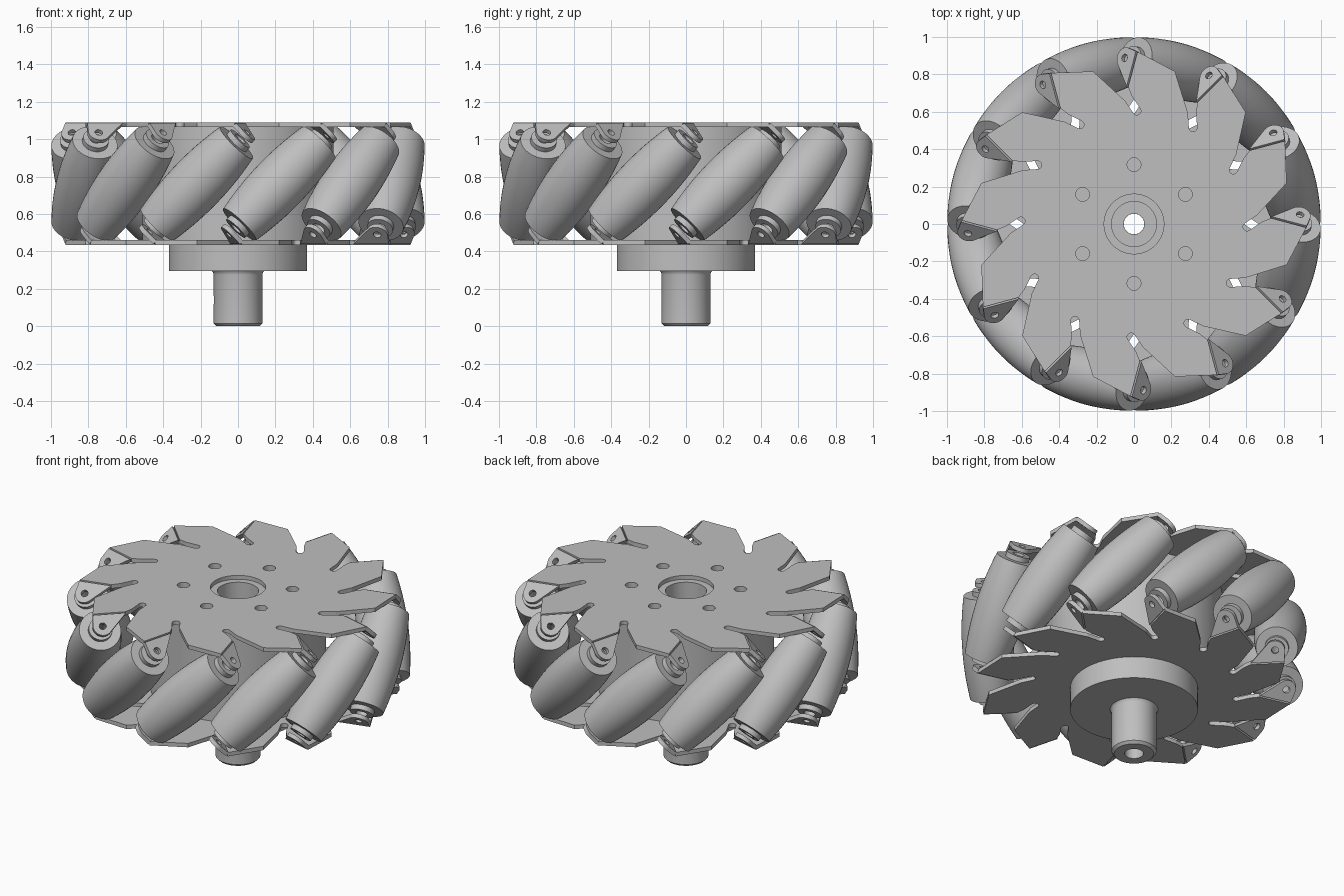
import bpy, bmesh, math
from math import sin, cos, pi, radians
from mathutils import Matrix, Vector

cube = bpy.data.objects.get("Cube")
if cube:
    bpy.data.objects.remove(cube, do_unlink=True)

MID, COUNT, T = 0.7625, 12, 0.025      # mid height, rollers, sheet thickness
PLATE_Z = 0.315                        # sheet centre above/below mid height
AXIS_R, ROLLER_L, HOLE_V = 0.85, 0.31, 0.27
FOLD_V = 0.22

grey = bpy.data.materials.new("metal grey")
grey.use_nodes = True
grey.diffuse_color = (0.52, 0.52, 0.52, 1)
grey.node_tree.nodes["Principled BSDF"].inputs["Base Color"].default_value = grey.diffuse_color


def place(name, mesh, matrix=Matrix()):
    ob = bpy.data.objects.new(name, mesh)
    bpy.context.collection.objects.link(ob)
    ob.matrix_world = matrix
    return ob


def finish(mesh, smooth):
    bm = bmesh.new()
    bm.from_mesh(mesh)
    bmesh.ops.remove_doubles(bm, verts=bm.verts, dist=1e-5)
    bmesh.ops.recalc_face_normals(bm, faces=bm.faces)
    for f in bm.faces:
        f.smooth = smooth
        f.material_index = 0
    for e in bm.edges:
        e.smooth = not (len(e.link_faces) == 2 and e.calc_face_angle(0) > radians(30))
    bm.to_mesh(mesh)
    bm.free()
    mesh.materials.clear()
    mesh.materials.append(grey)
    return mesh


def circle(x, y, r, n=32, start=0.0, end=2 * pi, closed=True):
    steps = n if closed else n - 1
    return [(x + r * cos(start + (end - start) * i / steps),
             y + r * sin(start + (end - start) * i / steps)) for i in range(n)]


def sheet(loops, thickness, smooth=False):
    """Extruded flat shape; loops after the first are holes."""
    cu = bpy.data.curves.new("outline", "CURVE")
    cu.dimensions, cu.fill_mode, cu.extrude = "2D", "BOTH", thickness / 2
    for pts in loops:
        sp = cu.splines.new("POLY")
        sp.points.add(len(pts) - 1)
        for p, co in zip(sp.points, pts):
            p.co = (co[0], co[1], 0, 1)
        sp.use_cyclic_u = True
    ob = place("outline", cu)
    bpy.context.view_layer.update()
    dg = bpy.context.evaluated_depsgraph_get()
    mesh = bpy.data.meshes.new_from_object(ob.evaluated_get(dg))
    bpy.data.objects.remove(ob, do_unlink=True)
    return finish(mesh, smooth)


def lathe(name, profile, steps=48):
    """Spin a closed (radius, z) profile about z."""
    bm = bmesh.new()
    vs = [bm.verts.new((r, 0, z)) for r, z in profile]
    es = [bm.edges.new((vs[i], vs[(i + 1) % len(vs)])) for i in range(len(vs))]
    bmesh.ops.spin(bm, geom=vs + es, cent=(0, 0, 0), axis=(0, 0, 1),
                   angle=2 * pi, steps=steps, use_merge=True)
    mesh = bpy.data.meshes.new(name)
    bm.to_mesh(mesh)
    bm.free()
    return finish(mesh, True)


def turned(pts, a):
    return [(x * cos(a) - y * sin(a), x * sin(a) + y * cos(a)) for x, y in pts]


# one sector of the side plate: tab edge, fold line, then the relief slot
slot, a, w, reach = Vector((0.588, 0.142)), radians(49), 0.022, 0.08
d, n = Vector((cos(a), sin(a))), Vector((-sin(a), cos(a)))
sector = [(0.845, 0.0), (0.895, FOLD_V), (0.70, FOLD_V), tuple(slot - n * w + d * reach)]
sector += circle(slot.x, slot.y, w, 9, a - pi / 2, a - 3 * pi / 2, False)
sector += [tuple(slot + n * w + d * reach)]
outline = []
for k in range(COUNT):
    outline += turned(sector, radians(15 + 30 * k))
bolts = [circle(0.317 * cos(b), 0.317 * sin(b), 0.037, 20)
         for b in (radians(30 + 60 * i) for i in range(6))]

# side plates
plate = sheet([outline, circle(0, 0, 0.16, 48)] + bolts, T)
place("top_plate", plate, Matrix.Translation((0, 0, MID + PLATE_Z)))
place("bottom_plate", plate,
      Matrix.Translation((0, 0, MID - PLATE_Z)) @ Matrix.Rotation(pi, 4, "X"))

# hub drum with bolt holes
drum = sheet([circle(0, 0, 0.51, 96), circle(0, 0, 0.12, 48)] + bolts,
             2 * PLATE_Z - T, True)
place("hub_drum", drum, Matrix.Translation((0, 0, MID)))

# flange and bored shaft
place("flange", lathe("flange", [(0.055, 0.295), (0.37, 0.295), (0.37, 0.436),
                                 (0.158, 0.436), (0.158, 0.463), (0.055, 0.463)], 96))
shaft = place("shaft", lathe("shaft", [
    (0.055, 0.0), (0.115, 0.0), (0.13, 0.015), (0.13, 0.275),
    (0.133, 0.288), (0.14, 0.296), (0.055, 0.296)]))

# set screw hole in the shaft
bm = bmesh.new()
bmesh.ops.create_cone(bm, cap_ends=True, segments=20, radius1=0.022, radius2=0.022, depth=0.12,
                      matrix=Matrix.Translation((-0.12, 0, 0.14)) @ Matrix.Rotation(pi / 2, 4, "Y"))
cut_mesh = bpy.data.meshes.new("screw_cutter")
bm.to_mesh(cut_mesh)
bm.free()
cutter = place("screw_cutter", cut_mesh)
cutter.hide_render = True
mod = shaft.modifiers.new("screw_hole", "BOOLEAN")
mod.operation, mod.object, mod.solver = "DIFFERENCE", cutter, "EXACT"
bpy.context.view_layer.update()
cut = bpy.data.meshes.new_from_object(
    shaft.evaluated_get(bpy.context.evaluated_depsgraph_get()))
shaft.modifiers.clear()
shaft.data = finish(cut, True)
bpy.data.objects.remove(cutter, do_unlink=True)

# bent tab: tapered flap with a round, drilled end
hole_w = (HOLE_V - FOLD_V) * math.sqrt(2)
flap = sheet([[(0.70, 0), (0.895, 0)]
              + circle(0.845, hole_w, 0.057, 16, radians(-5), radians(130), False),
              circle(0.845, hole_w, 0.021, 16)], T)

# barrel roller whose envelope is the wheel's rim circle
barrel = []
for i in range(25):
    s = ROLLER_L * (i / 12 - 1)
    barrel.append((1 - math.sqrt(AXIS_R ** 2 + s * s / 2), s))
e = ROLLER_L
roller = lathe("roller", [(0.035, -e - 0.03), (0.07, -e - 0.03), (0.07, -e)] + barrel
               + [(0.07, e), (0.07, e + 0.03), (0.035, e + 0.03)], 40)

bend = Matrix.Translation((0, FOLD_V, PLATE_Z)) @ Matrix.Rotation(-pi / 4, 4, "X")
for k in range(COUNT):
    base = Matrix.Translation((0, 0, MID)) @ Matrix.Rotation(radians(15 + 30 * k), 4, "Z")
    place(f"roller_{k + 1}", roller, base @ Matrix.Translation((AXIS_R, 0, 0))
          @ Matrix.Rotation(-pi / 4, 4, "X"))
    place(f"top_tab_{k + 1}", flap, base @ bend)
    place(f"bottom_tab_{k + 1}", flap, base @ Matrix.Rotation(pi, 4, "X") @ bend)
